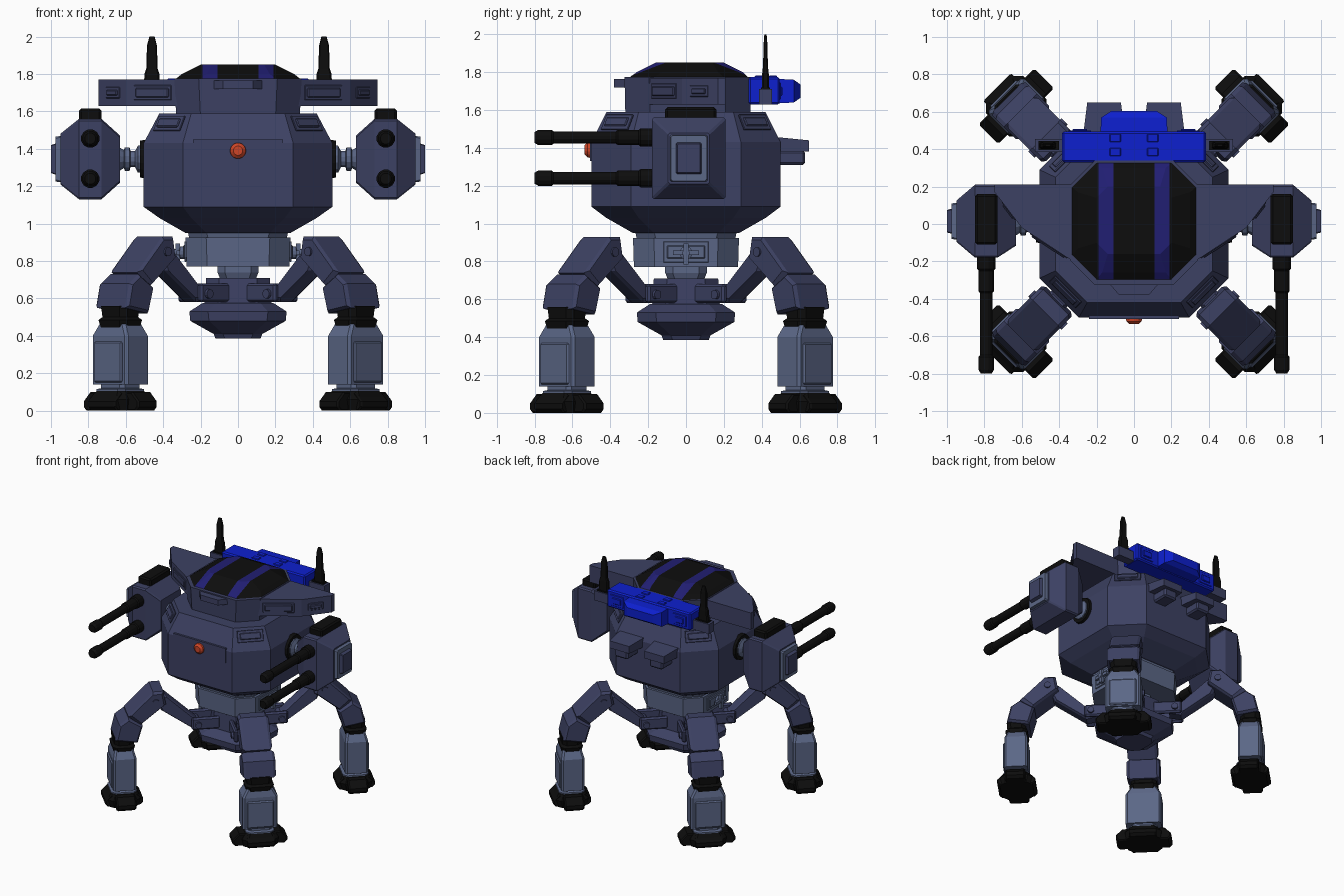
import bpy, bmesh, math
from mathutils import Matrix, Vector

cube = bpy.data.objects.get("Cube")
if cube:
    bpy.data.objects.remove(cube, do_unlink=True)


def material(name, rgb, rough=0.7):
    m = bpy.data.materials.new(name)
    m.use_nodes = True
    m.diffuse_color = (*rgb, 1)
    node = m.node_tree.nodes["Principled BSDF"]
    node.inputs["Base Color"].default_value = (*rgb, 1)
    node.inputs["Roughness"].default_value = rough
    return m


SLATE = material("dark slate", (0.046, 0.053, 0.125))
LIGHT = material("light slate", (0.105, 0.135, 0.24))
BLACK = material("black", (0.004, 0.004, 0.004))
BLUE = material("bright blue", (0.004, 0.014, 0.62))
STRIPE = material("indigo stripe", (0.015, 0.013, 0.17))
ORANGE = material("orange lens", (0.62, 0.06, 0.02))
I = Matrix()


def add(name, bm, mat, M=I):
    bmesh.ops.transform(bm, matrix=M, verts=bm.verts)
    bmesh.ops.recalc_face_normals(bm, faces=bm.faces)
    me = bpy.data.meshes.new(name)
    bm.to_mesh(me)
    bm.free()
    me.materials.append(mat)
    ob = bpy.data.objects.new(name, me)
    bpy.context.collection.objects.link(ob)
    return ob


def loft(name, rings, mat, M=I):
    """Skin a stack of equal-sized rings and cap both ends."""
    bm = bmesh.new()
    vs = [[bm.verts.new(p) for p in r] for r in rings]
    n = len(vs[0])
    for a, b in zip(vs, vs[1:]):
        for i in range(n):
            bm.faces.new((a[i], a[(i + 1) % n], b[(i + 1) % n], b[i]))
    bm.faces.new(vs[0][::-1])
    bm.faces.new(vs[-1])
    return add(name, bm, mat, M)


def octagon(z, hx, y0, y1, c):
    return [(hx, y0 + c, z), (hx, y1 - c, z), (hx - c, y1, z), (c - hx, y1, z),
            (-hx, y1 - c, z), (-hx, y0 + c, z), (c - hx, y0, z), (hx - c, y0, z)]


def octs(name, rows, mat, M=I):
    """Chamfered block from rows of height, half x, half y, corner cut."""
    return loft(name, [octagon(z, hx, -hy, hy, c) for z, hx, hy, c in rows], mat, M)


def tube(name, stations, mat, M=I, n=12):
    ring = [(math.cos(a), math.sin(a)) for a in (math.tau * (i + 0.5) / n for i in range(n))]
    return loft(name, [[(x * r, y * r, z) for x, y in ring] for z, r in stations], mat, M)


def box(name, lo, hi, mat, M=I, bevel=0):
    bm = bmesh.new()
    bmesh.ops.create_cube(bm, size=1)
    for v in bm.verts:
        v.co = [lo[i] + (v.co[i] + 0.5) * (hi[i] - lo[i]) for i in range(3)]
    if bevel:
        bmesh.ops.bevel(bm, geom=bm.edges[:], offset=bevel, segments=1, affect='EDGES')
    return add(name, bm, mat, M)


def prism(name, profile, half, mat, M=I, edge=0.02):
    """Profile in the x-z plane, given width along y with eased borders."""
    cx = sum(p[0] for p in profile) / len(profile)
    cz = sum(p[1] for p in profile) / len(profile)
    def ring(y, k):
        return [(cx + (x - cx) * k, y, cz + (z - cz) * k) for x, z in profile]
    return loft(name, [ring(-half, 0.85), ring(edge - half, 1), ring(half - edge, 1), ring(half, 0.85)], mat, M)


def facing(pos, normal):
    """Frame with local z along the normal, local y pointing up."""
    n = Vector(normal).normalized()
    u = Vector((0, 0, 1)).cross(n).normalized()
    return Matrix.Translation(pos) @ Matrix((u, n.cross(u), n)).transposed().to_4x4()


def panel(name, pos, normal, w, h, mat, frame=0.02):
    """Raised border plate with a thinner inner plate."""
    M = facing(pos, normal)
    box(name + "_frame", (-w / 2, -h / 2, -0.005), (w / 2, h / 2, 0.005), mat, M, 0.003)
    a, b = w / 2 - frame, h / 2 - frame
    box(name + "_inner", (-a, -b, 0), (a, b, 0.013), mat, M, 0.005)


# Hull
octs("hull", [(0.95, 0.28, 0.28, 0.11), (1.03, 0.42, 0.42, 0.17), (1.09, 0.505, 0.5, 0.21),
              (1.43, 0.505, 0.5, 0.21), (1.59, 0.42, 0.42, 0.17)], SLATE)
box("front_panel", (-0.24, -0.507, 1.33), (0.24, -0.49, 1.45), SLATE)
tube("front_lens", [(-0.02, 0.045), (0.02, 0.042), (0.035, 0.025)], ORANGE, facing((0, -0.5, 1.39), (0, -1, 0)), 16)
for sx in (-1, 1):
    for sy in (-1, 1):
        panel("hull_corner_panel", (sx * 0.367, sy * 0.363, 1.535), (sx, sy, 0.75), 0.2, 0.09, SLATE)

# Head, canopy and visor
loft("head", [octagon(1.56, 0.33, -0.32, 0.34, 0.13), octagon(1.775, 0.34, -0.325, 0.34, 0.13)], SLATE)
canopy = loft("canopy", [octagon(1.772, 0.335, -0.3, 0.33, 0.13), octagon(1.80, 0.30, -0.26, 0.30, 0.13),
                         octagon(1.85, 0.2, -0.16, 0.2, 0.06)], BLACK)
bm = bmesh.new()
bm.from_mesh(canopy.data)
for x in (-0.19, -0.11, 0.11, 0.19):
    bmesh.ops.bisect_plane(bm, geom=bm.verts[:] + bm.edges[:] + bm.faces[:], plane_co=(x, 0, 0), plane_no=(1, 0, 0))
for f in bm.faces:
    f.material_index = int(0.11 < abs(f.calc_center_median().x) < 0.19)
bm.to_mesh(canopy.data)
bm.free()
canopy.data.materials.append(STRIPE)
visor = [(-0.14, -0.31), (-0.08, -0.38), (0.08, -0.38), (0.14, -0.31)]
loft("visor", [[(x, y, z) for x, y in visor] for z in (1.72, 1.765)], SLATE)

# Shoulder wings
for s in (-1, 1):
    plan = [(0.28, -0.23), (0.6, -0.02), (0.745, 0.17), (0.745, 0.21), (0.28, 0.21)]
    loft("shoulder_wing", [[(s * x, y, z) for x, y in plan] for z in (1.63, 1.77)], SLATE)
    panel("wing_front_panel", (s * 0.455, -0.115, 1.70), (s * 0.55, -0.84, 0), 0.24, 0.08, SLATE, 0.015)
    panel("wing_tip_panel", (s * 0.668, 0.07, 1.70), (s * 0.79, -0.6, 0), 0.12, 0.06, SLATE, 0.015)

# Rear power pack and antennas
box("power_pack", (-0.385, 0.33, 1.63), (0.385, 0.495, 1.775), BLUE, I, 0.01)
loft("power_pack_bulge", [[(x, y, z) for x, z in ((-w, 1.7 - h), (w, 1.7 - h), (w, 1.7 + h), (-w, 1.7 + h))]
                          for y, w, h in ((0.48, 0.18, 0.065), (0.57, 0.175, 0.06), (0.605, 0.12, 0.035))], BLUE)
for s in (-1, 1):
    for y in (0.385, 0.46):
        box("pack_stud", (s * 0.1 - 0.03, y - 0.022, 1.77), (s * 0.1 + 0.03, y + 0.022, 1.782), BLUE, I, 0.004)
    panel("pack_rear_panel", (s * 0.29, 0.496, 1.70), (0, 1, 0), 0.12, 0.09, BLUE)
    box("antenna_mount", (s * 0.455 - 0.075, 0.385, 1.63), (s * 0.455 + 0.075, 0.455, 1.71), SLATE)
    box("antenna_socket", (s * 0.455 - 0.055, 0.395, 1.64), (s * 0.455 + 0.055, 0.445, 1.72), BLACK)
    octs("antenna", [(1.70, 0.045, 0.02, 0.008), (1.80, 0.04, 0.017, 0.008), (1.83, 0.03, 0.013, 0.006),
                     (1.95, 0.027, 0.01, 0.005), (2.0, 0.014, 0.006, 0.003)],
         BLACK, Matrix.Translation((s * 0.46, 0.42, 0)))
    # Rear exhaust pods
    loft("exhaust_pod", [[(s * 0.16 + x, y, z) for x, z in ((-w, 1.38), (w, 1.38), (w, top), (-w, top))]
                         for y, w, top in ((0.45, 0.115, 1.46), (0.65, 0.09, 1.44))], SLATE)
    box("exhaust_vent", (s * 0.16 - 0.06, 0.48, 1.31), (s * 0.16 + 0.06, 0.63, 1.385), SLATE, I, 0.012)

# Gun arms, built outward along x
for s in (-1, 1):
    out = facing((0, 0, 1.345), (s, 0, 0))
    tube("arm_collar", [(0.47, 0.11), (0.525, 0.10)], BLACK, out, 16)
    tube("arm_joint", [(0.5, 0.075), (0.535, 0.075), (0.55, 0.045), (0.575, 0.045), (0.58, 0.065),
                       (0.605, 0.065), (0.61, 0.05), (0.66, 0.08)], LIGHT, out)
    octs("gun_housing", [(0.63, 0.13, 0.125, 0.01), (0.73, 0.195, 0.215, 0.01), (0.85, 0.195, 0.215, 0.01),
                         (0.95, 0.11, 0.135, 0.01)], SLATE, out @ Matrix.Translation((s * 0.015, 0, 0)))
    octs("gun_side_frame", [(0.94, 0.1, 0.125, 0.005), (0.975, 0.095, 0.12, 0.01)], LIGHT,
         out @ Matrix.Translation((s * 0.015, 0, 0)))
    octs("gun_side_cap", [(0.97, 0.068, 0.085, 0.005), (1.0, 0.06, 0.075, 0.005)], SLATE,
         out @ Matrix.Translation((s * 0.015, 0, 0)))
    box("gun_top_hatch", (s * 0.79 - 0.06, -0.11, 1.54), (s * 0.79 + 0.06, 0.16, 1.615), BLACK, I, 0.012)
    for z in (1.455, 1.24):
        tube("gun_barrel", [(0.15, 0.05), (0.24, 0.05), (0.25, 0.042), (0.36, 0.042), (0.37, 0.034),
                            (0.7, 0.034), (0.71, 0.042), (0.78, 0.042), (0.8, 0.03)],
             BLACK, facing((s * 0.79, 0, z), (0, -1, 0)))

# Waist and hub
octs("waist_ring", [(0.92, 0.26, 0.26, 0.1), (0.965, 0.27, 0.27, 0.1)], LIGHT)
octs("waist", [(0.77, 0.275, 0.275, 0.11), (0.925, 0.28, 0.28, 0.11)], LIGHT)
octs("neck", [(0.68, 0.085, 0.085, 0.035), (0.74, 0.11, 0.11, 0.04), (0.78, 0.11, 0.11, 0.04)], LIGHT)
octs("hub", [(0.55, 0.18, 0.18, 0.07), (0.71, 0.17, 0.17, 0.07)], SLATE)
octs("hub_bowl", [(0.385, 0.12, 0.12, 0.05), (0.41, 0.13, 0.13, 0.05), (0.48, 0.255, 0.255, 0.1),
                  (0.53, 0.26, 0.26, 0.1), (0.575, 0.19, 0.19, 0.07)], SLATE)
for s in (-1, 1):
    panel("waist_side_panel", (s * 0.281, 0, 0.85), (s, 0, 0), 0.24, 0.11, LIGHT)
    valve = facing((s * 0.28, 0, 0.845), (s, 0, 0))
    tube("valve_stem", [(0, 0.035), (0.03, 0.035), (0.035, 0.02), (0.06, 0.02)], LIGHT, valve)
    box("valve_handle", (-0.07, -0.012, 0.03), (0.07, 0.012, 0.05), LIGHT, valve)
    box("valve_lever", (-0.014, -0.06, 0.03), (0.014, 0.05, 0.055), LIGHT, valve)

# Legs, built along +x and turned onto the diagonals
for k in range(4):
    M = Matrix.Rotation(math.radians(45 + 90 * k), 4, 'Z')
    for t in (-1, 1):
        box("hip_bracket", (0.15, t * 0.075 - 0.018, 0.58), (0.37, t * 0.075 + 0.018, 0.68), SLATE, M, 0.012)
    prism("hip_arm", [(0.27, 0.60), (0.36, 0.58), (0.60, 0.75), (0.66, 0.88), (0.57, 0.88)], 0.06, SLATE, M)
    tube("hip_pin", [(-0.11, 0.025), (0.11, 0.025)], SLATE, M @ facing((0.32, 0, 0.625), (0, 1, 0)))
    prism("thigh", [(0.59, 0.93), (0.67, 0.93), (0.86, 0.74), (0.77, 0.66), (0.57, 0.82)], 0.115, SLATE, M)
    tube("knee_pin", [(-0.125, 0.025), (0.125, 0.025)], SLATE, M @ facing((0.65, 0, 0.85), (0, 1, 0)))
    prism("lower_thigh", [(0.86, 0.73), (0.93, 0.68), (0.96, 0.55), (0.79, 0.52), (0.75, 0.66)], 0.125, SLATE, M)
    leg = M @ Matrix.Translation((0.89, 0, 0))
    octs("knee_boot", [(0.44, 0.075, 0.10, 0.03), (0.485, 0.085, 0.11, 0.03), (0.50, 0.07, 0.095, 0.03),
                       (0.56, 0.075, 0.10, 0.03)], BLACK, leg)
    octs("shin", [(0.14, 0.088, 0.135, 0.015), (0.40, 0.088, 0.135, 0.015), (0.47, 0.07, 0.095, 0.015)], LIGHT, leg)
    box("shin_plate", (0.08, -0.105, 0.15), (0.1, 0.105, 0.37), LIGHT, leg, 0.009)
    octs("ankle", [(0.08, 0.1, 0.11, 0.03), (0.115, 0.1, 0.11, 0.03), (0.12, 0.075, 0.09, 0.02),
                   (0.15, 0.075, 0.09, 0.02)], LIGHT, leg)
    octs("foot", [(0, 0.12, 0.13, 0.04), (0.06, 0.13, 0.14, 0.04), (0.105, 0.1, 0.11, 0.03)], BLACK, leg)
    for j in range(4):
        toe = leg @ Matrix.Rotation(math.radians(90 * j), 4, 'Z')
        reach = 0.21 if j % 2 else 0.145
        prism("toe", [(0.05, 0.0), (reach - 0.02, 0.0), (reach, 0.02), (reach, 0.05), (reach - 0.05, 0.1),
                      (0.05, 0.1)], 0.075 if j % 2 else 0.105, BLACK, toe, 0.01)
